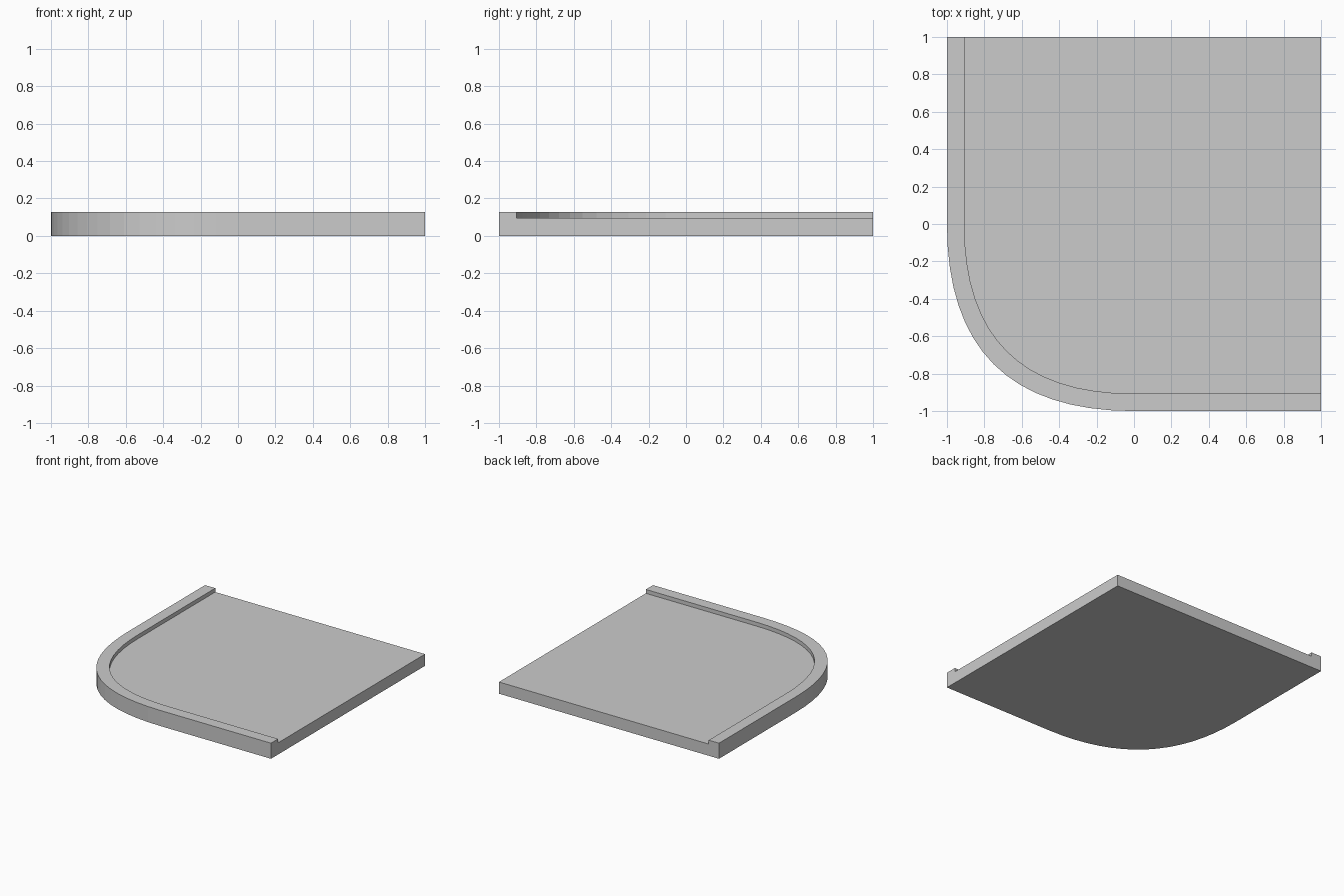
import bpy, bmesh

if "Cube" in bpy.data.objects:
    bpy.data.objects.remove(bpy.data.objects["Cube"])

FLOOR_Z, RIM_Z = 0.096, 0.128
INNER = 0.907     # distance of the kerb's inner edge from the centre
SEGMENTS = 16


def edge_path(r):
    """Straight side, rounded corner (quadratic curve), straight side."""
    pts = [(-r, 1.0)]
    for i in range(SEGMENTS + 1):
        t = i / SEGMENTS
        pts.append((-r * (1 - t * t), -r * (1 - (1 - t) ** 2)))
    pts.append((1.0, -r))
    return pts


bm = bmesh.new()


def row(path, z):
    return [bm.verts.new((x, y, z)) for x, y in path]


def bridge(a, b):
    for i in range(len(a) - 1):
        bm.faces.new((a[i], a[i + 1], b[i + 1], b[i]))


outer, inner = edge_path(1.0), edge_path(INNER)
base = row(outer, 0)
rim_out = row(outer, RIM_Z)
rim_in = row(inner, RIM_Z)
floor = row(inner, FLOOR_Z)

# Outer wall, kerb top, kerb inner wall
bridge(base, rim_out)
bridge(rim_out, rim_in)
bridge(rim_in, floor)

# Floor and underside, meeting at the square back-right corner
corner_low = bm.verts.new((1, 1, 0))
corner_top = bm.verts.new((1, 1, FLOOR_Z))
bm.faces.new(floor + [corner_top])
bm.faces.new(base + [corner_low])

# Cut ends showing the stepped kerb section
for i in (0, -1):
    bm.faces.new((base[i], rim_out[i], rim_in[i], floor[i],
                  corner_top, corner_low))

bmesh.ops.recalc_face_normals(bm, faces=bm.faces[:])
mesh = bpy.data.meshes.new("kerbed_corner_slab")
bm.to_mesh(mesh)
bm.free()
slab = bpy.data.objects.new("kerbed_corner_slab", mesh)
bpy.context.collection.objects.link(slab)
